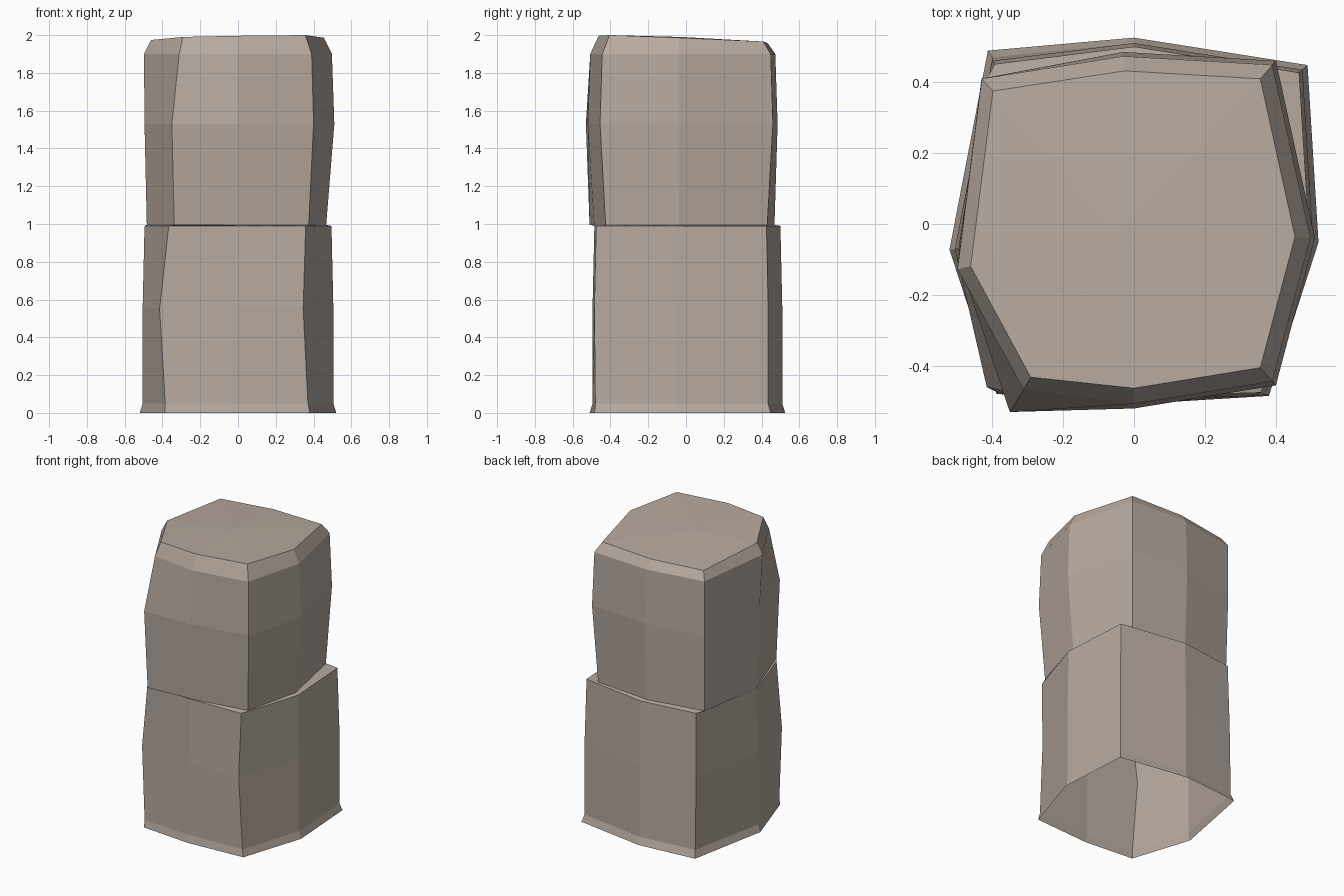
import bpy
import bmesh
from mathutils import Vector

# Remove the default cube only
default_cube = bpy.data.objects.get("Cube")
if default_cube:
    bpy.data.objects.remove(default_cube, do_unlink=True)

# Plan outline order: corners alternate with the middles of the sides
CORNERS = ["front_right", "front", "front_left", "left",
           "back_left", "back", "back_right", "right"]


def make_material(name, colour):
    material = bpy.data.materials.new(name)
    material.use_nodes = True
    material.diffuse_color = colour
    material.node_tree.nodes["Principled BSDF"].inputs["Base Color"].default_value = colour
    return material


def make_ring(outline, height, scale, nudges=None, tilt=(0, 0)):
    """Scale a plan outline, shift the named corners and lean the ring."""
    ring = []
    for corner, point in zip(CORNERS, outline):
        flat = Vector(point) * scale
        flat += Vector((nudges or {}).get(corner, (0, 0)))
        ring.append(Vector((flat.x, flat.y, height + flat.dot(Vector(tilt)))))
    return ring


def build_block(name, rings, material, crown=None):
    """Bridge neighbouring rings and optionally close the top with a fan."""
    bm = bmesh.new()
    loops = [[bm.verts.new(point) for point in ring] for ring in rings]
    count = len(CORNERS)
    for lower, upper in zip(loops, loops[1:]):
        for i in range(count):
            j = (i + 1) % count
            bm.faces.new((lower[i], lower[j], upper[j], upper[i]))
    if crown:
        peak = bm.verts.new(crown)
        for i in range(count):
            bm.faces.new((loops[-1][i], loops[-1][(i + 1) % count], peak))
    mesh = bpy.data.meshes.new(name)
    bm.to_mesh(mesh)
    bm.free()
    mesh.materials.append(material)
    block = bpy.data.objects.new(name, mesh)
    bpy.context.collection.objects.link(block)
    return block


stone = make_material("warm_grey_stone", (0.47, 0.40, 0.35, 1))

# Plan outlines at the waist of each block
lower_plan = [(-.415, -.46), (-.03, -.495), (.345, -.485), (.505, -.05),
              (.475, .435), (0, .51), (-.4, .46), (-.505, -.07)]
upper_plan = [(-.35, -.53), (0, -.52), (.4, -.455), (.51, -.04),
              (.4, .46), (-.03, .485), (-.43, .41), (-.495, -.1)]

# Upper block: narrow seat, full waist, bevelled and tilted top
seat = make_ring(upper_plan, .995, .935, {
    "front_right": (-.01, -.015), "left": (-.01, 0), "back": (0, .015),
    "back_right": (-.02, .015), "right": (-.02, 0)})
waist = make_ring(upper_plan, 1.53, 1)
shoulder = make_ring(upper_plan, 1.9, .975, {
    "front_right": (.03, .05), "back_right": (-.01, .01), "right": (-.015, -.03)})
rim = make_ring(upper_plan, 1.977, .89, {
    "front_right": (.02, .04), "back_right": (-.015, .01),
    "right": (-.02, -.03)}, tilt=(.017, -.042))
build_block("upper_block", [seat, waist, shoulder, rim], stone,
            crown=(-.04, -.02, 1.99))

# Lower block: flared foot, open underneath, with a ledge up to the seat
foot = make_ring(lower_plan, 0, 1.03, {
    "front_right": (.04, -.005), "front_left": (.025, .015), "back_right": (0, .015)})
ankle = make_ring(lower_plan, .05, 1, {
    "front_right": (.03, -.015), "front_left": (.025, .005), "back_right": (0, .01)})
belly = make_ring(lower_plan, .55, 1)
ledge = make_ring(lower_plan, .99, .98, {
    "front_right": (.04, -.02), "front_left": (.02, 0)})
build_block("lower_block", [foot, ankle, belly, ledge, seat], stone)
